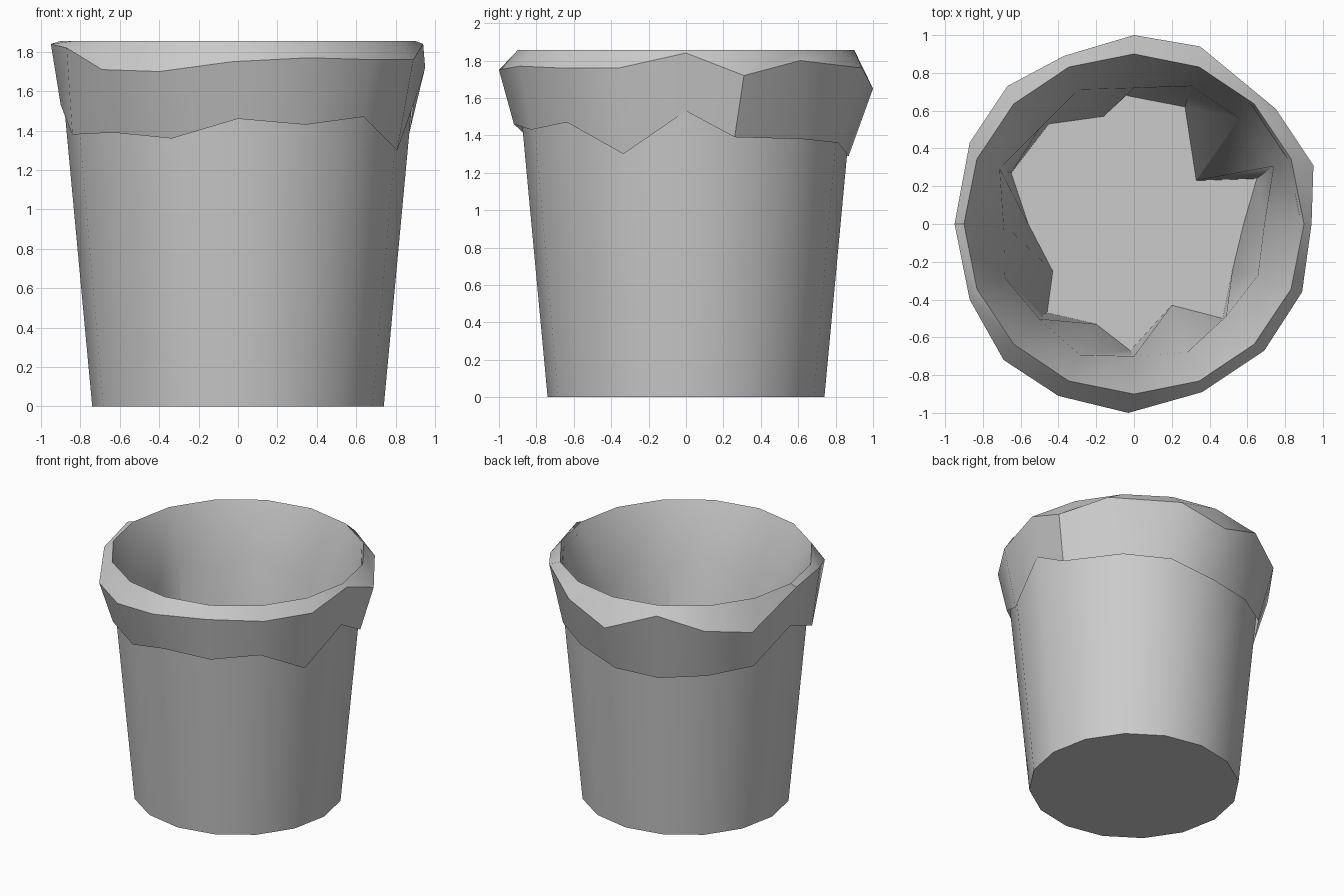
import bpy
from math import cos, sin, pi, radians

if "Cube" in bpy.data.objects:
    bpy.data.objects.remove(bpy.data.objects["Cube"])

N = 16


def ring(radii, heights):
    """One loop of N points; a single number is used all the way round."""
    r = radii if isinstance(radii, list) else [radii] * N
    z = heights if isinstance(heights, list) else [heights] * N
    return [(r[i] * cos(2 * pi * i / N), r[i] * sin(2 * pi * i / N), z[i]) for i in range(N)]


def loft(name, rings, cap_start, cap_end):
    """Bridge the loops in order and optionally close the ends."""
    verts = [p for loop in rings for p in loop]
    faces = []
    for k in range(len(rings) - 1):
        for i in range(N):
            j = (i + 1) % N
            faces.append((k * N + i, k * N + j, (k + 1) * N + j, (k + 1) * N + i))
    if cap_start:
        faces.append(tuple(reversed(range(N))))
    if cap_end:
        faces.append(tuple(range(len(verts) - N, len(verts))))
    mesh = bpy.data.meshes.new(name)
    mesh.from_pydata(verts, [], faces)
    obj = bpy.data.objects.new(name, mesh)
    bpy.context.collection.objects.link(obj)
    bpy.ops.object.select_all(action='DESELECT')
    obj.select_set(True)
    bpy.context.view_layer.objects.active = obj
    bpy.ops.object.shade_smooth_by_angle(angle=radians(30))
    return obj


# Tapered bin with a thin wall and floor
loft("bin", [ring(0.74, 0), ring(0.908, 1.8), ring(0.885, 1.8), ring(0.715, 0.03)], True, True)

# Crumpled liner: folded-over skirt, bulge, rim, inner crease and bag floor
skirt_r = [0.89, 0.90, 0.88, 0.88, 0.87, 0.88, 0.88, 0.885,
           0.90, 0.91, 0.895, 0.88, 0.92, 0.895, 0.90, 0.875]
skirt_z = [1.53, 1.39, 1.38, 1.36, 1.29, 1.28, 1.30, 1.32,
           1.53, 1.38, 1.39, 1.36, 1.46, 1.43, 1.47, 1.30]
bulge_xy = [(0.94, 0), (0.95, 0.31), (0.75, 0.61), (0.35, 0.94),
            (0, 1), (-0.37, 0.89), (-0.67, 0.73), (-0.87, 0.43),
            (-0.95, 0), (-0.87, -0.40), (-0.69, -0.72), (-0.40, -0.91),
            (-0.03, -1), (0.36, -0.89), (0.69, -0.67), (0.89, -0.36)]
bulge_z = [1.84, 1.72, 1.80, 1.76, 1.65, 1.80, 1.70, 1.63,
           1.84, 1.82, 1.71, 1.70, 1.75, 1.77, 1.76, 1.76]
crease_r = [0.69, 0.80, 0.79, 0.79, 0.72, 0.77, 0.71, 0.77,
            0.69, 0.74, 0.71, 0.75, 0.70, 0.735, 0.69, 0.71]
crease_z = [1.40, 1.48] * (N // 2)
floor_xy = [(0.58, 0), (0.65, 0.24), (0.33, 0.23), (0.27, 0.62),
            (-0.04, 0.68), (-0.16, 0.57), (-0.45, 0.53), (-0.65, 0.27),
            (-0.56, 0), (-0.43, -0.25), (-0.46, -0.47), (-0.2, -0.53),
            (-0.02, -0.67), (0.2, -0.43), (0.47, -0.5), (0.52, -0.25)]
skirt = ring(skirt_r, skirt_z)
skirt[1] = (0.87, 0.26, 1.39)
loft("liner_bag", [
    skirt,
    [(x, y, z) for (x, y), z in zip(bulge_xy, bulge_z)],
    ring(0.9, 1.855),
    ring(crease_r, crease_z),
    [(x, y, 0.06) for x, y in floor_xy],
], False, True)
